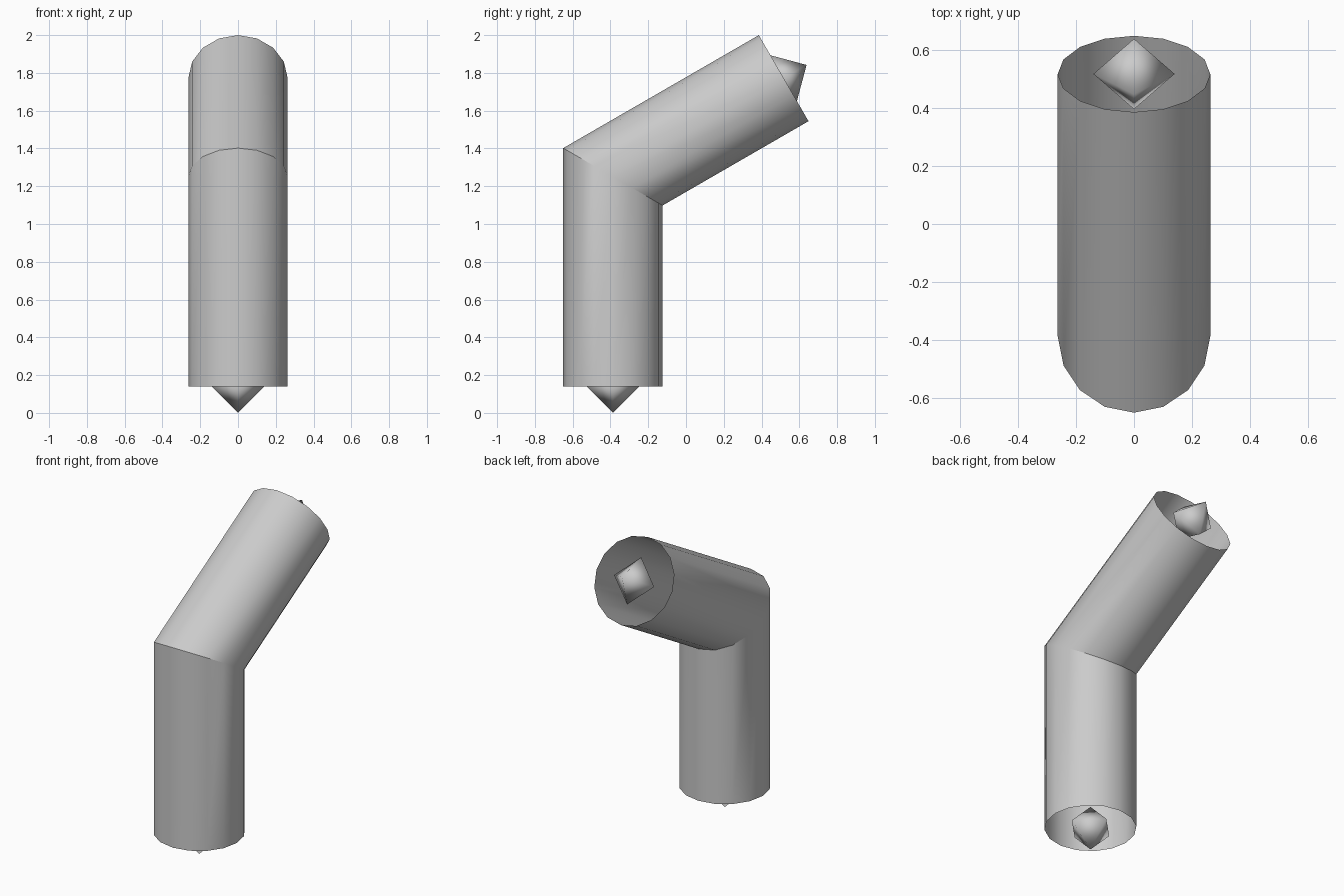
import bpy, bmesh
from math import sin, cos, tan, pi, radians
from mathutils import Vector, Matrix

if "Cube" in bpy.data.objects:
    bpy.data.objects.remove(bpy.data.objects["Cube"])

R, SIDES, GEM = 0.263, 16, 0.14
BASE_Y, TILT = -0.387, radians(60)      # second arm leans 60 degrees off vertical
start = Vector((0, BASE_Y, GEM))
bend = Vector((0, BASE_Y, 1.25))
end = bend + Vector((0, sin(TILT), cos(TILT))) * 1.044
lean = Matrix.Rotation(-TILT, 3, 'X')


def finish(name, bm, angle):
    mesh = bpy.data.meshes.new(name)
    bm.to_mesh(mesh)
    bm.free()
    ob = bpy.data.objects.new(name, mesh)
    bpy.context.collection.objects.link(ob)
    bpy.ops.object.select_all(action='DESELECT')
    ob.select_set(True)
    bpy.context.view_layer.objects.active = ob
    if angle is None:
        bpy.ops.object.shade_smooth()
    else:
        bpy.ops.object.shade_smooth_by_angle(angle=angle)
    return ob


# Open-ended tube with one mitred elbow
bm = bmesh.new()
circle = [Vector((R * cos(2 * pi * i / SIDES), R * sin(2 * pi * i / SIDES), 0))
          for i in range(SIDES)]
rings = [
    [bm.verts.new(start + p) for p in circle],
    [bm.verts.new(bend + p + Vector((0, 0, -p.y * tan(TILT / 2)))) for p in circle],
    [bm.verts.new(end + lean @ p) for p in circle],
]
for low, high in zip(rings, rings[1:]):
    for i in range(SIDES):
        j = (i + 1) % SIDES
        bm.faces.new((low[i], low[j], high[j], high[i]))
finish("bent_tube", bm, radians(30))

# Smooth-shaded octahedron at the centre of each open end
for name, pos, rot in (("lower_end_marker", start, Matrix.Identity(3)),
                       ("upper_end_marker", end, lean)):
    bm = bmesh.new()
    bmesh.ops.create_uvsphere(bm, u_segments=4, v_segments=2, radius=GEM,
                              matrix=Matrix.Translation(pos) @ rot.to_4x4())
    finish(name, bm, None)
